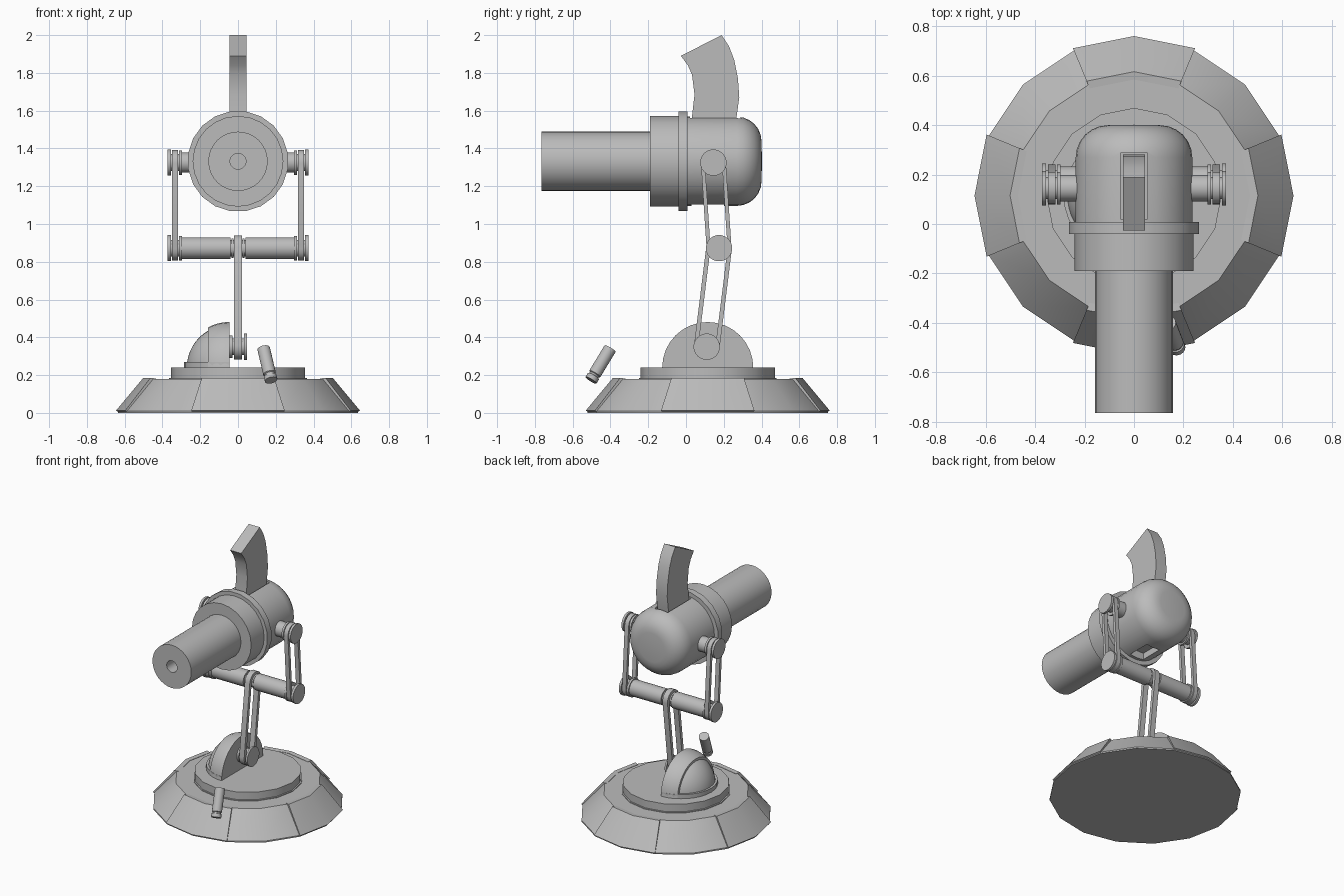
import bpy, bmesh, math
from mathutils import Vector

if "Cube" in bpy.data.objects:
    bpy.data.objects.remove(bpy.data.objects["Cube"])

grey = bpy.data.materials.new("plain_grey")
grey.diffuse_color = (0.5, 0.5, 0.5, 1)
grey.use_nodes = True
grey.node_tree.nodes["Principled BSDF"].inputs["Base Color"].default_value = grey.diffuse_color


def finish(name, bm, smooth=True):
    bmesh.ops.remove_doubles(bm, verts=bm.verts, dist=1e-5)
    bmesh.ops.recalc_face_normals(bm, faces=bm.faces)
    me = bpy.data.meshes.new(name)
    bm.to_mesh(me)
    bm.free()
    me.materials.append(grey)
    ob = bpy.data.objects.new(name, me)
    bpy.context.collection.objects.link(ob)
    if smooth:
        shade(ob)
    return ob


def shade(ob):
    bpy.ops.object.select_all(action='DESELECT')
    bpy.context.view_layer.objects.active = ob
    ob.select_set(True)
    bpy.ops.object.shade_smooth_by_angle(angle=math.radians(35))


def lathe(bm, profile, origin, axis, n=24):
    """Revolve (radius, height) points about an axis; open ends are capped."""
    origin, axis = Vector(origin), Vector(axis).normalized()
    u = axis.orthogonal().normalized()
    v = axis.cross(u)
    rings = []
    for r, h in profile:
        rings.append([bm.verts.new(origin + axis * h
                      + (u * math.cos(math.tau * i / n) + v * math.sin(math.tau * i / n)) * r)
                      for i in range(n)])
    for a, b in zip(rings, rings[1:]):
        for i in range(n):
            bm.faces.new((a[i], a[(i + 1) % n], b[(i + 1) % n], b[i]))
    for ring, p in ((rings[0], profile[0]), (rings[-1], profile[-1])):
        if p[0] > 1e-4:
            bm.faces.new(ring)


def lathe_part(name, profile, origin, axis, n=24):
    bm = bmesh.new()
    lathe(bm, profile, origin, axis, n)
    return finish(name, bm)


def rod(name, x0, x1, y, z, r, n=20):
    return lathe_part(name, [(r, 0), (r, x1 - x0)], (x0, y, z), (1, 0, 0), n)


def slab(name, pts, x0, x1):
    """Extrude a (y, z) outline along x."""
    bm = bmesh.new()
    f = bm.faces.new([bm.verts.new((x0, y, z)) for y, z in pts])
    g = bmesh.ops.extrude_face_region(bm, geom=[f])
    bmesh.ops.translate(bm, vec=(x1 - x0, 0, 0),
                        verts=[e for e in g['geom'] if isinstance(e, bmesh.types.BMVert)])
    return finish(name, bm)


def belt(name, x, half, a, b, r_out, r_in, n=10):
    """Open loop strap around two pulleys in the yz plane."""
    bm = bmesh.new()
    ang = math.atan2(b[1] - a[1], b[0] - a[0])
    loops = []
    for r in (r_out, r_in):
        pts = []
        for c, start in ((a, ang + math.pi / 2), (b, ang - math.pi / 2)):
            for i in range(n + 1):
                t = start + math.pi * i / n
                pts.append((c[0] + r * math.cos(t), c[1] + r * math.sin(t)))
        loops.append(pts)
    m = len(loops[0])
    ring = [[bm.verts.new((x + s, y, z)) for y, z in loops[k]]
            for k, s in ((0, -half), (0, half), (1, half), (1, -half))]
    for k in range(4):
        p, q = ring[k], ring[(k + 1) % 4]
        for i in range(m):
            j = (i + 1) % m
            bm.faces.new((p[i], p[j], q[j], q[i]))
    return finish(name, bm)


CY = 0.115   # base centre in y

# Base cone and turntable
lathe_part("base", [(0.636, 0), (0.636, 0.01), (0.485, 0.18)], (0, CY, 0), (0, 0, 1), 16)
lathe_part("turntable", [(0.365, 0.175), (0.365, 0.185), (0.355, 0.185), (0.355, 0.24)],
           (0, CY, 0), (0, 0, 1), 16)

# Four raised plates on the base, each two segments wide
for k in range(4):
    bm = bmesh.new()
    section = [(0.63, 0.003), (0.646, 0.012), (0.502, 0.185), (0.47, 0.182), (0.47, 0.17)]
    rings = []
    for s in (-1, 0, 1):
        t = k * math.pi / 2 + s * math.pi / 8
        rings.append([bm.verts.new((r * math.cos(t), CY + r * math.sin(t), z)) for r, z in section])
    for p, q in zip(rings, rings[1:]):
        for i in range(5):
            j = (i + 1) % 5
            bm.faces.new((p[i], p[j], q[j], q[i]))
    bm.faces.new(rings[0])
    bm.faces.new(rings[2])
    finish("base_plate", bm)


# Half dome shoulder with a raised outer shell beside the arm
def dome(name, r, depth):
    bm = bmesh.new()
    steps = 12
    top = math.asin(min(1, depth / r))
    prof = [(max(r * math.cos(top * i / steps), 0), r * math.sin(top * i / steps))
            for i in range(steps + 1)]
    lathe(bm, prof, (-0.045, CY, 0.24), (-1, 0, 0), 32)
    bmesh.ops.remove_doubles(bm, verts=bm.verts, dist=1e-5)
    cut = bmesh.ops.bisect_plane(bm, geom=bm.verts[:] + bm.edges[:] + bm.faces[:],
                                 plane_co=(0, 0, 0.24), plane_no=(0, 0, 1), clear_inner=True)
    edges = [e for e in cut['geom_cut'] if isinstance(e, bmesh.types.BMEdge)]
    bmesh.ops.holes_fill(bm, edges=edges)
    finish(name, bm)


dome("dome_core", 0.226, 0.226)
dome("dome_shell", 0.241, 0.115)

# Half-round foot under the dome
bm = bmesh.new()
foot = [bm.verts.new((-0.045 - 0.24 * math.sin(math.pi * i / 16),
                      CY + 0.24 * math.cos(math.pi * i / 16), 0.235)) for i in range(17)]
g = bmesh.ops.extrude_face_region(bm, geom=[bm.faces.new(foot)])
bmesh.ops.translate(bm, vec=(0, 0, 0.035),
                    verts=[e for e in g['geom'] if isinstance(e, bmesh.types.BMVert)])
finish("dome_foot", bm)

# Arm joints: base, elbow and head, as (y, z)
J0, J1, J2 = (0.11, 0.35), (0.175, 0.872), (0.145, 1.325)

# Lower arm strap and its pulleys
belt("lower_strap", 0, 0.02, J0, J1, 0.068, 0.045)
rod("base_pulley", -0.05, 0.04, *J0, 0.045)
rod("base_pulley_cap", 0.033, 0.047, *J0, 0.07)
rod("base_pulley_collar", -0.047, -0.03, *J0, 0.06)
rod("elbow_axle", -0.34, 0.34, *J1, 0.045)

# Mirrored upper arms, crossbar halves and head pivots
for s in (-1, 1):
    def side_rod(name, a, b, j, r):
        rod(name, min(s * a, s * b), max(s * a, s * b), *j, r)
    side_rod("crossbar", 0.04, 0.3, J1, 0.058)
    side_rod("crossbar_collar", 0.024, 0.034, J1, 0.052)
    belt("upper_strap", s * 0.333, 0.016, J1, J2, 0.066, 0.045)
    for j in (J1, J2):
        side_rod("outer_cap", 0.356, 0.373, j, 0.07)
        side_rod("inner_cap", 0.297, 0.312, j, 0.066)
        side_rod("pulley", 0.3, 0.36, j, 0.045)
    side_rod("head_pivot", 0.18, 0.3, J2, 0.054)

# Head: barrel with bore, collar, flange and rounded body
HZ = 1.332
lathe_part("barrel", [(0, -0.66), (0.042, -0.66), (0.042, -0.765), (0.157, -0.765),
                      (0.157, -0.18)], (0, 0, HZ), (0, 1, 0), 32)
lathe_part("collar", [(0.24, -0.19), (0.24, -0.03)], (0, 0, HZ), (0, 1, 0), 24)
lathe_part("flange", [(0.267, -0.04), (0.267, 0.008)], (0, 0, HZ), (0, 1, 0), 20)
back = [(0.105 + 0.131 * math.cos(math.pi / 2 * i / 6), 0.27 + 0.13 * math.sin(math.pi / 2 * i / 6))
        for i in range(7)]
body = lathe_part("head_body", [(0.236, -0.02)] + back + [(0, 0.402)],
                  (0, 0, HZ), (0, 1, 0), 32)

# Slots in the top and underside of the body
for y0, y1, z0, z1 in ((0.02, 0.288, 1.53, 1.65), (0.03, 0.2, 1.0, 1.15)):
    cutter = slab("slot_cutter", [(y0, z0), (y1, z0), (y1, z1), (y0, z1)], -0.055, 0.055)
    cutter.hide_render = True
    mod = body.modifiers.new("slot", 'BOOLEAN')
    mod.operation = 'DIFFERENCE'
    mod.object = cutter
    bpy.context.view_layer.objects.active = body
    bpy.ops.object.modifier_apply(modifier=mod.name)
    bpy.data.objects.remove(cutter)
shade(body)

# Curved fin on top of the head
slab("fin", [(0.03, 1.5), (0.032, 1.57), (0.045, 1.685), (0.032, 1.79), (0.01, 1.84), (-0.027, 1.89),
             (0.188, 2.0), (0.228, 1.94), (0.255, 1.87), (0.275, 1.77), (0.282, 1.67), (0.268, 1.57),
             (0.26, 1.5)], -0.045, 0.045)

# Small tilted lever in front of the base
lo, hi = Vector((0.175, -0.503, 0.173)), Vector((0.136, -0.402, 0.34))
L = (hi - lo).length
lathe_part("lever", [(0.034, 0), (0.034, 0.025), (0.028, 0.028), (0.028, 0.036),
                     (0.034, 0.04), (0.034, L)], lo, hi - lo, 16)
